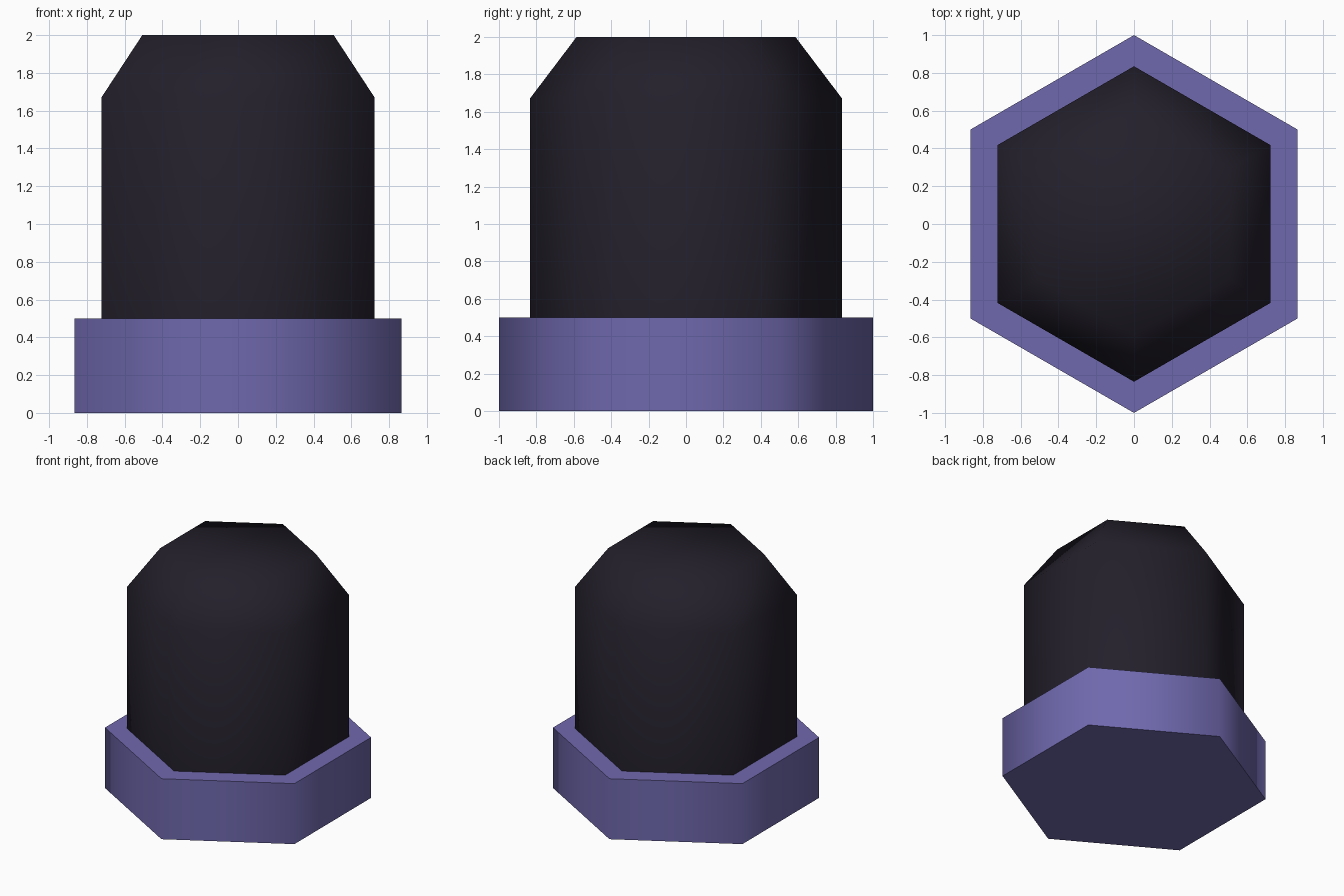
import bpy, bmesh, math

if "Cube" in bpy.data.objects:
    bpy.data.objects.remove(bpy.data.objects["Cube"])


def material(name, color):
    m = bpy.data.materials.new(name)
    m.diffuse_color = (*color, 1)
    m.use_nodes = True
    m.node_tree.nodes["Principled BSDF"].inputs["Base Color"].default_value = m.diffuse_color
    return m


def hex_stack(name, profile, mat, bottom_cap):
    """Stack hexagonal rings (radius, z), corners pointing along +y and -y."""
    bm = bmesh.new()
    rings = []
    for r, z in profile:
        angles = [math.pi / 2 + i * math.pi / 3 for i in range(6)]
        rings.append([bm.verts.new((r * math.cos(a), r * math.sin(a), z)) for a in angles])
    for low, high in zip(rings, rings[1:]):
        for i in range(6):
            j = (i + 1) % 6
            bm.faces.new((low[i], low[j], high[j], high[i]))
    bm.faces.new(rings[-1])
    if bottom_cap:
        bm.faces.new(rings[0][::-1])
    mesh = bpy.data.meshes.new(name)
    bm.to_mesh(mesh)
    bm.free()
    mesh.materials.append(mat)
    obj = bpy.data.objects.new(name, mesh)
    bpy.context.collection.objects.link(obj)
    return obj


def smooth(obj, degrees):
    bpy.ops.object.select_all(action='DESELECT')
    obj.select_set(True)
    bpy.context.view_layer.objects.active = obj
    bpy.ops.object.shade_smooth_by_angle(angle=math.radians(degrees))


purple = material("purple", (0.16, 0.14, 0.42))
dark = material("dark", (0.017, 0.014, 0.024))

# Wide hexagonal base: smooth sides, crisp rims
base = hex_stack("base", [(1.0, 0.0), (1.0, 0.5)], purple, True)
smooth(base, 70)

# Narrower body with a chamfered top, smooth throughout, open where it meets the base
body = hex_stack("body", [(0.835, 0.5), (0.835, 1.67), (0.585, 2.0)], dark, False)
smooth(body, 100)
